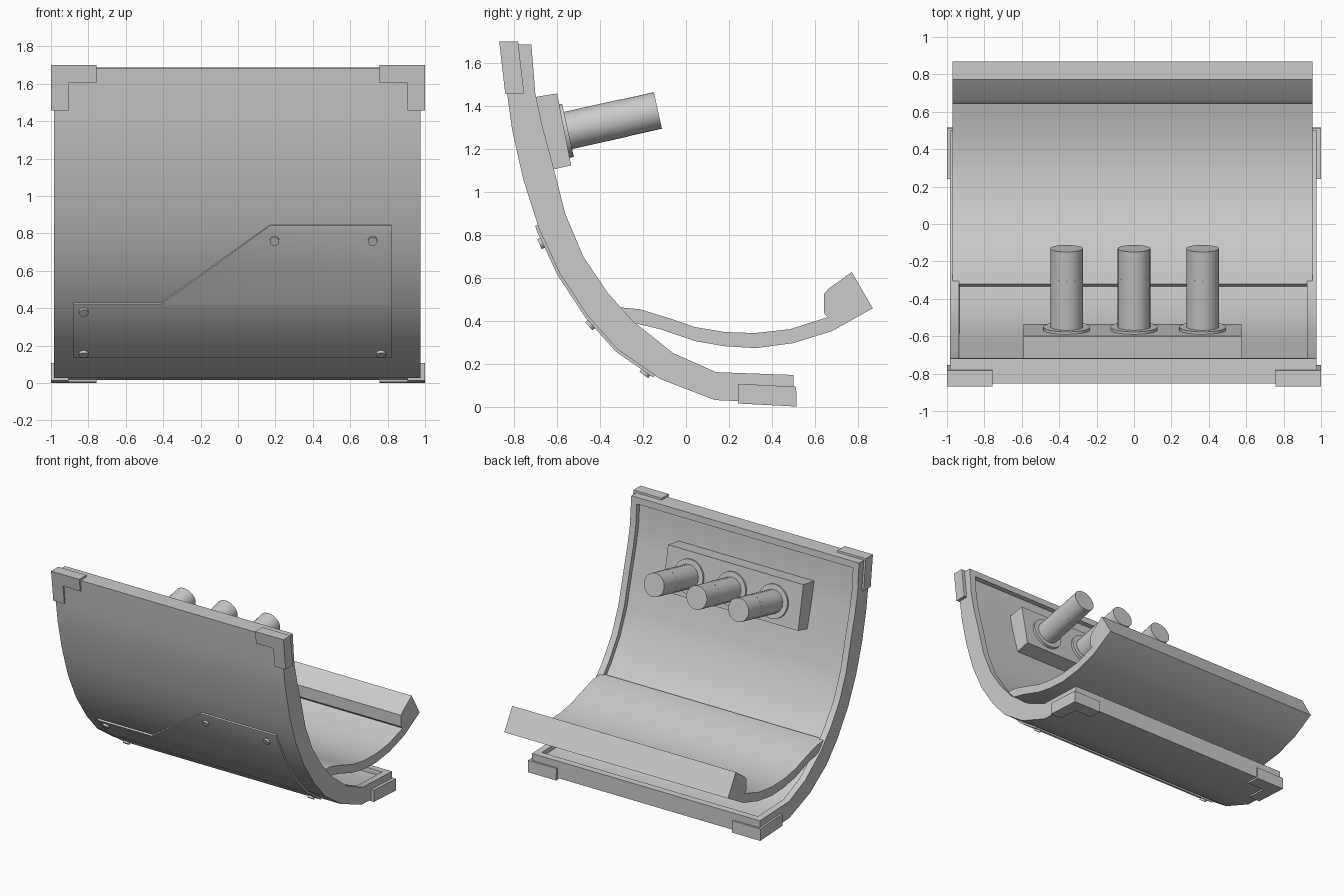
import bpy, bmesh, math
from mathutils import Vector, Matrix

if "Cube" in bpy.data.objects:
    bpy.data.objects.remove(bpy.data.objects["Cube"])


def finish(name, bm, smooth=True):
    bmesh.ops.recalc_face_normals(bm, faces=bm.faces)
    me = bpy.data.meshes.new(name)
    bm.to_mesh(me)
    bm.free()
    ob = bpy.data.objects.new(name, me)
    bpy.context.collection.objects.link(ob)
    if smooth:
        bpy.ops.object.select_all(action='DESELECT')
        ob.select_set(True)
        bpy.context.view_layer.objects.active = ob
        bpy.ops.object.shade_smooth_by_angle(angle=math.radians(30))
    return ob


def strip_solid(upper, lower, x0, x1):
    """Extrude the band between two equally long (y, z) lines along x."""
    bm = bmesh.new()
    a = [[bm.verts.new((x, *p)) for p in upper] for x in (x0, x1)]
    b = [[bm.verts.new((x, *p)) for p in lower] for x in (x0, x1)]
    top = []
    n = len(upper)
    for i in range(n - 1):
        top.append(bm.faces.new((a[0][i], a[0][i+1], a[1][i+1], a[1][i])))
        bm.faces.new((b[0][i], b[1][i], b[1][i+1], b[0][i+1]))
        for s in (0, 1):
            bm.faces.new((a[s][i], b[s][i], b[s][i+1], a[s][i+1]))
    for i in (0, n - 1):
        bm.faces.new((a[0][i], a[1][i], b[1][i], b[0][i]))
    bmesh.ops.recalc_face_normals(bm, faces=bm.faces)
    return bm, top


# curved shell with a raised rim on its inner side
outer = [(-.852, 1.685), (-.833, 1.458), (-.81, 1.29), (-.758, 1.058), (-.684, .826),
         (-.586, .616), (-.456, .42), (-.32, .267), (-.12, .128), (.135, .03), (.5, .015)]
inner = [(-.72, 1.686), (-.702, 1.46), (-.67, 1.31), (-.623, 1.137), (-.563, .90),
         (-.479, .70), (-.367, .533), (-.25, .40), (-.06, .249), (.14, .16), (.5, .147)]
bm, faces = strip_solid(inner, outer, -.985, .975)
bmesh.ops.inset_region(bm, faces=faces, thickness=.05, depth=0, use_even_offset=True)
bmesh.ops.inset_region(bm, faces=faces, thickness=.001, depth=-.035, use_even_offset=True)
finish("curved_shell", bm)

# curved tray with a thick lip
top_line = [(-.32, .463), (-.214, .453), (-.065, .407), (.042, .37), (.18, .347), (.32, .342),
            (.484, .36), (.66, .416), (.642, .435), (.642, .523), (.665, .55), (.772, .626)]
low_line = [(.87, .458), (.68, .351), (.498, .295), (.326, .272), (.177, .281),
            (.042, .305), (-.12, .36), (-.237, .388), (-.35, .42)]
bm = bmesh.new()
f = bm.faces.new([bm.verts.new((-.97, *p)) for p in top_line + low_line])
ext = bmesh.ops.extrude_face_region(bm, geom=[f], use_keep_orig=True)
bmesh.ops.translate(bm, vec=(1.925, 0, 0),
                    verts=[v for v in ext['geom'] if isinstance(v, bmesh.types.BMVert)])
finish("curved_tray", bm)


# L-shaped corner brackets
def bracket(name, side, corner, along, thick):
    shape = [(1, 0), (.757, 0), (.757, .4), (.905, .4), (.905, 1), (1, 1)]
    bm = bmesh.new()
    rings = [[bm.verts.new((side * x, corner[0] + t * along[0] + k * thick[0],
                            corner[1] + t * along[1] + k * thick[1]))
              for x, t in shape] for k in (0, 1)]
    for r in rings:
        bm.faces.new(r)
    for i in range(6):
        j = (i + 1) % 6
        bm.faces.new((rings[0][i], rings[0][j], rings[1][j], rings[1][i]))
    finish(name, bm, False)


for side, label in ((-1, "left"), (1, "right")):
    bracket("top_bracket_" + label, side, (-.87, 1.70), (.028, -.242), (.088, 0))
    bracket("bottom_bracket_" + label, side, (.515, 0), (-.272, .014), (-.002, .092))


# outer surface lookup: y position at height z, and outward normal
def outer_at(z):
    for (y0, z0), (y1, z1) in zip(outer, outer[1:]):
        if z1 <= z <= z0:
            y = y0 + (y1 - y0) * (z0 - z) / (z0 - z1)
            return y, Vector((0, z1 - z0, y0 - y1)).normalized()


# patch plate that follows the outer curve
patch = [(-.88, .145), (.82, .145), (.82, .845), (.17, .845), (-.41, .43), (-.88, .43)]
bm = bmesh.new()
bm.faces.new([bm.verts.new((x, 0, z)) for x, z in patch])
for z in [.43] + [p[1] for p in outer if .145 < p[1] < .845]:
    bmesh.ops.bisect_plane(bm, geom=bm.verts[:] + bm.edges[:] + bm.faces[:],
                           plane_co=(0, 0, z), plane_no=(0, 0, 1))
for v in bm.verts:
    v.co.y = outer_at(v.co.z)[0]
ext = bmesh.ops.extrude_face_region(bm, geom=bm.faces[:], use_keep_orig=True)
for v in ext['geom']:
    if isinstance(v, bmesh.types.BMVert):
        v.co += outer_at(v.co.z)[1] * .013
finish("patch_plate", bm)


# round parts along a given axis
def rod(name, start, axis, length, radius, sides):
    bm = bmesh.new()
    rot = Vector(axis).to_track_quat('Z', 'Y').to_matrix().to_4x4()
    m = Matrix.Translation(Vector(start)) @ rot @ Matrix.Translation((0, 0, length / 2))
    bmesh.ops.create_cone(bm, cap_ends=True, segments=sides, radius1=radius,
                          radius2=radius, depth=length, matrix=m)
    finish(name, bm)


# rivets
for i, (x, z) in enumerate([(-.825, .392), (-.825, .17), (.765, .17), (.72, .768), (.195, .768)]):
    y, n = outer_at(z)
    rod(f"rivet_{i+1}", (x, y, z), n, .028, .025, 16)

# mounting block, tilted with the shell
block = [(-.74, 1.435), (-.60, 1.458), (-.535, 1.123), (-.68, 1.09)]
bm, _ = strip_solid([block[0], block[1]], [block[3], block[2]], -.59, .575)
finish("mounting_block", bm, False)

# three pegs with washers and faceted sleeves
axis = Vector((0, math.cos(math.radians(12.5)), math.sin(math.radians(12.5))))
base = Vector((0, -.575, 1.28))
for i, x in enumerate((-.36, 0, .367)):
    p = base + Vector((x, 0, 0))
    rod(f"washer_{i+1}", p, axis, .026, .126, 32)
    rod(f"sleeve_{i+1}", p, axis, .295, .0885, 14)
    rod(f"peg_{i+1}", p, axis, .455, .087, 32)
